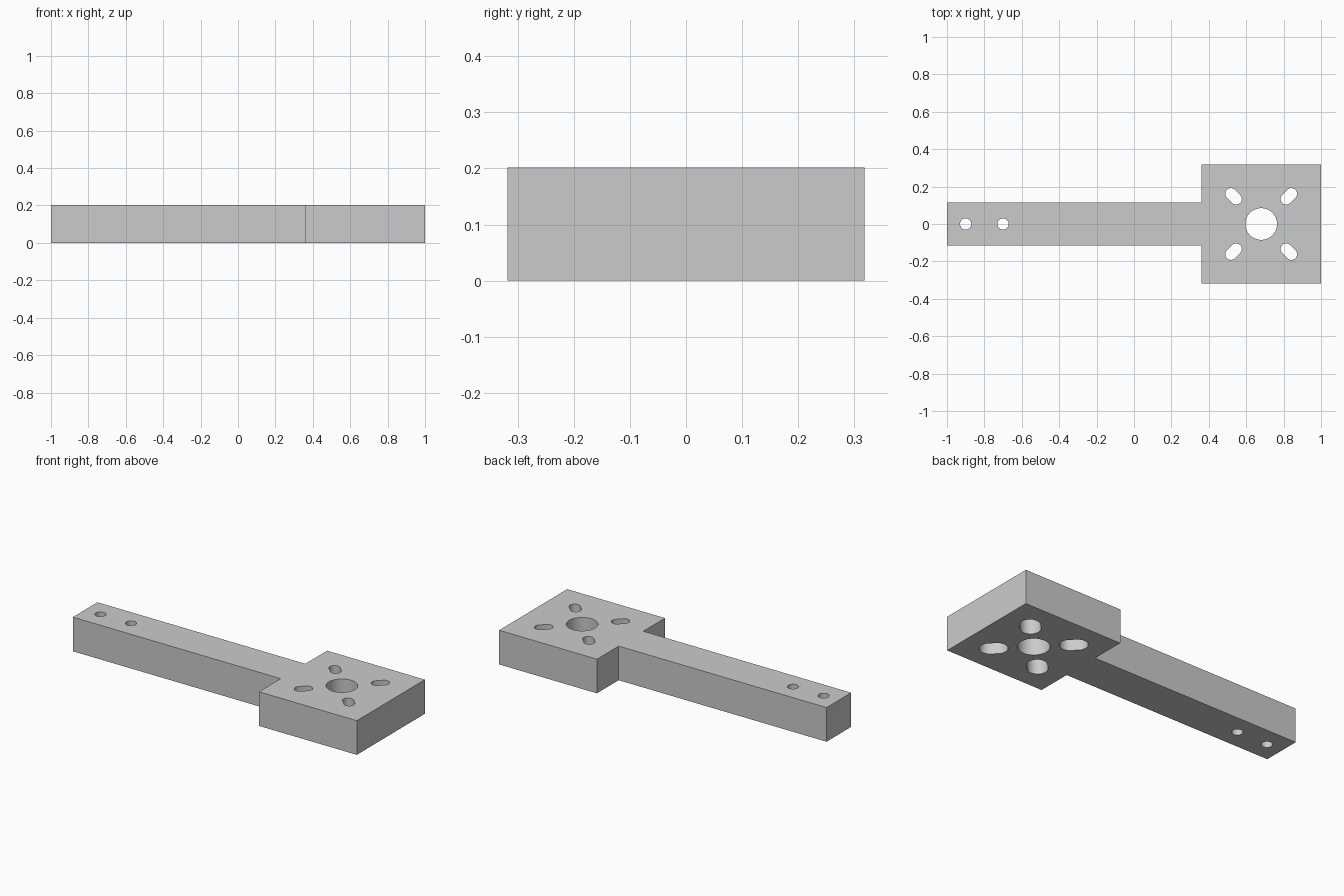
import bpy, bmesh, math
from mathutils import Vector

if "Cube" in bpy.data.objects:
    bpy.data.objects.remove(bpy.data.objects["Cube"])

H = 0.202            # plate thickness
STEP = 0.135         # depth of the slot counterbores, from below
HEAD = (0.68, 0.0)   # centre of the square head
SEG = 48             # points per round hole


def slot(cx, cy, r, half=0.0, ang=0.0):
    """Round hole, or slot with its axis turned by ang."""
    pts = []
    for i in range(SEG):
        a = 2 * math.pi * (i + 0.5) / SEG
        x = r * math.cos(a) + math.copysign(half, math.cos(a))
        y = r * math.sin(a)
        pts.append((cx + x * math.cos(ang) - y * math.sin(ang),
                    cy + x * math.sin(ang) + y * math.cos(ang)))
    return pts


bm = bmesh.new()
cap_edges = {0.0: [], H: []}


def wall(sections):
    """Join outlines of equal point count, listed as (points, z), with quads."""
    rings = [[bm.verts.new((x, y, z)) for x, y in pts] for pts, z in sections]
    n = len(rings[0])
    for a, b in zip(rings, rings[1:]):
        for i in range(n):
            j = (i + 1) % n
            bm.faces.new((a[i], a[j], b[j], b[i]))
    for ring, z in ((rings[0], 0.0), (rings[-1], H)):
        cap_edges[z] += [bm.edges.get((ring[i], ring[(i + 1) % n])) for i in range(n)]


# Outer outline: narrow arm joined to a square head
half_outline = [(-1, -0.115), (0.36, -0.115), (0.36, -0.318), (1, -0.318)]
outline = half_outline + [(x, -y) for x, y in reversed(half_outline)]
wall([(outline, 0.0), (outline, H)])

# Arm screw holes and the central head hole
for x, r in ((-0.9, 0.03), (-0.7, 0.03), (HEAD[0], 0.085)):
    pts = slot(x, 0, r)
    wall([(pts, 0.0), (pts, H)])

# Four radial slots, widened from below by counterbores
for k in range(4):
    ang = math.pi / 4 + k * math.pi / 2
    cx, cy = HEAD[0] + 0.209 * math.cos(ang), 0.209 * math.sin(ang)
    wide, narrow = slot(cx, cy, 0.055, 0.02, ang), slot(cx, cy, 0.03, 0.02, ang)
    wall([(wide, 0.0), (wide, STEP), (narrow, STEP), (narrow, H)])

# Flat bottom and top with the holes left open
for z, edges in cap_edges.items():
    bmesh.ops.triangle_fill(bm, use_beauty=True, edges=edges,
                            normal=Vector((0, 0, 1 if z else -1)))
bmesh.ops.recalc_face_normals(bm, faces=bm.faces)

# Smooth hole walls, sharp corners
for f in bm.faces:
    f.smooth = True
for e in bm.edges:
    e.smooth = e.calc_face_angle(0) < math.radians(30)

mesh = bpy.data.meshes.new("mounting_arm")
bm.to_mesh(mesh)
bm.free()
grey = bpy.data.materials.new("light grey")
grey.diffuse_color = (0.6, 0.6, 0.6, 1)
grey.use_nodes = True
grey.node_tree.nodes["Principled BSDF"].inputs["Base Color"].default_value = grey.diffuse_color
mesh.materials.append(grey)
bpy.context.collection.objects.link(bpy.data.objects.new("mounting_arm", mesh))
